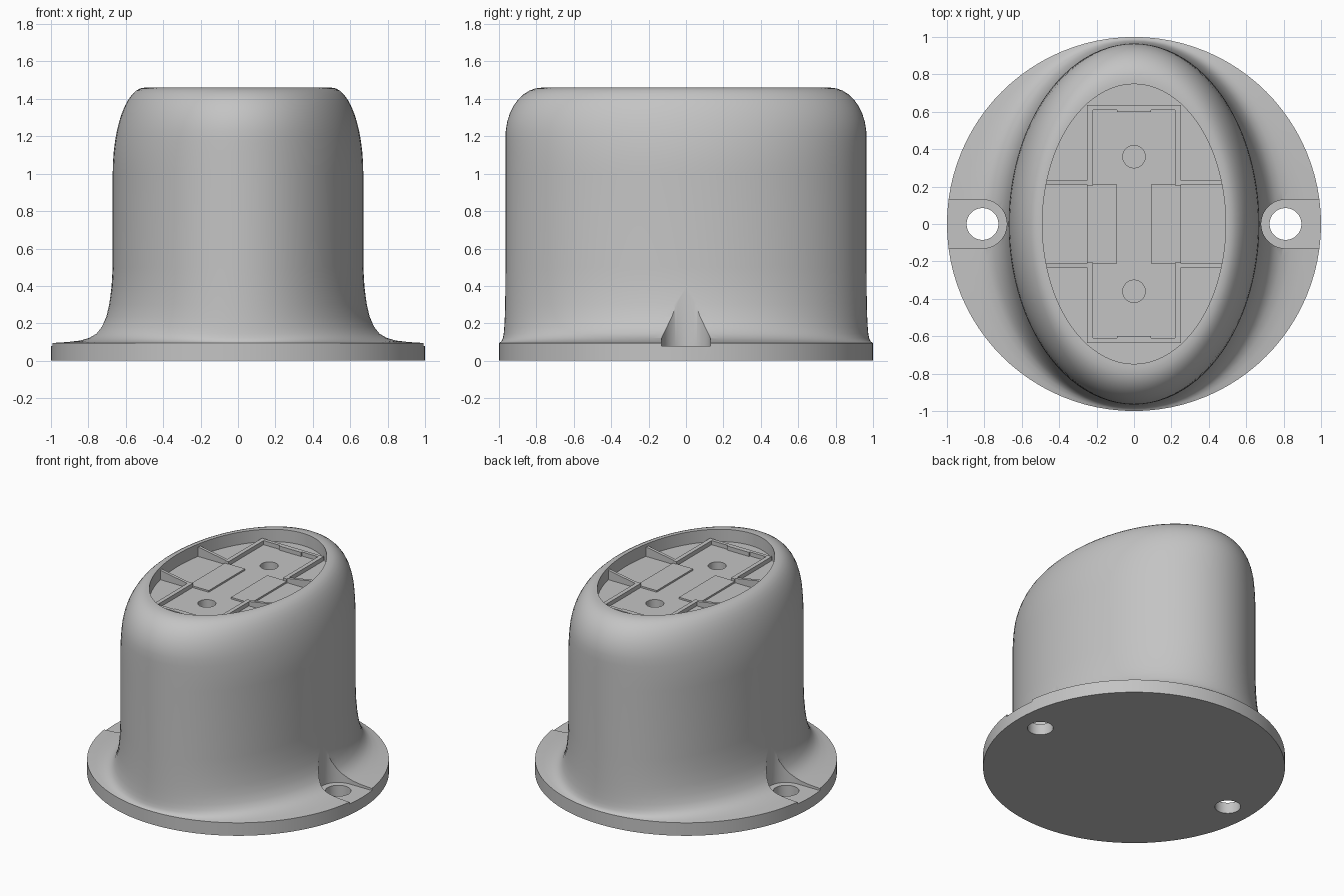
import bpy, bmesh
from math import cos, sin, pi, sqrt

old = bpy.data.objects.get("Cube")
if old:
    bpy.data.objects.remove(old, do_unlink=True)

grey = bpy.data.materials.new("light_grey")
grey.use_nodes = True
GREY = (0.55, 0.55, 0.55, 1)
grey.diffuse_color = GREY
grey.node_tree.nodes["Principled BSDF"].inputs["Base Color"].default_value = GREY

SEG = 96
FLOOR = 1.37          # recess floor height
TOP = 1.46


def finish(name, bm):
    bmesh.ops.recalc_face_normals(bm, faces=bm.faces)
    mesh = bpy.data.meshes.new(name)
    bm.to_mesh(mesh)
    bm.free()
    mesh.materials.append(grey)
    obj = bpy.data.objects.new(name, mesh)
    bpy.context.collection.objects.link(obj)
    return obj


def loft(name, rings, cx=0, cy=0):
    """Closed solid through elliptical rings (x radius, y radius, z)."""
    bm = bmesh.new()
    loops = []
    for rx, ry, z in rings:
        loops.append([bm.verts.new((cx + rx * cos(2 * pi * i / SEG),
                                    cy + ry * sin(2 * pi * i / SEG), z))
                      for i in range(SEG)])
    for a, b in zip(loops, loops[1:]):
        for i in range(SEG):
            j = (i + 1) % SEG
            bm.faces.new((a[i], a[j], b[j], b[i]))
    bm.faces.new(loops[0][::-1])
    bm.faces.new(loops[-1])
    return finish(name, bm)


def block(name, x0, x1, y0, y1, z0, z1, z2=None):
    """Box whose top runs from z1 at x0 to z2 at x1."""
    z2 = z1 if z2 is None else z2
    bm = bmesh.new()
    outline = [(x0, z0), (x1, z0), (x1, z2), (x0, z1)]
    a = [bm.verts.new((x, y0, z)) for x, z in outline]
    b = [bm.verts.new((x, y1, z)) for x, z in outline]
    bm.faces.new(a)
    bm.faces.new(b[::-1])
    for i in range(4):
        j = (i + 1) % 4
        bm.faces.new((a[j], a[i], b[i], b[j]))
    return finish(name, bm)


def cut(obj, cutter):
    mod = obj.modifiers.new("cut", 'BOOLEAN')
    mod.operation = 'DIFFERENCE'
    mod.solver = 'EXACT'
    mod.object = cutter
    bpy.ops.object.select_all(action='DESELECT')
    obj.select_set(True)
    bpy.context.view_layer.objects.active = obj
    bpy.ops.object.modifier_apply(modifier=mod.name)
    bpy.data.objects.remove(cutter, do_unlink=True)


# Body: round flange, flared foot, oval column, rounded rim and recess
rings = [(1, 1, 0)]
flare = [(1, .095), (.75, .1), (.55, .108), (.4, .122), (.28, .145),
         (.19, .18), (.11, .235), (.06, .3), (.02, .39), (0, .5)]
for t, z in flare:
    rings.append((.67 + .33 * t, .965 + .035 * t, z))
for i in range(13):
    a = pi / 2 * i / 12
    z = 1 + .46 * sin(a)
    k = max(0, (z - 1.2) / .26)
    rings.append((.5 + .17 * cos(a), .77 + .195 * sqrt(max(0, 1 - k * k)), z))
rings += [(.49, .748, TOP), (.49, .748, FLOOR)]
body = loft("body", rings)

# Screw holes with open-ended clearance slots, and two floor holes
for s in (-1, 1):
    x = s * .81
    cut(body, loft("slot_round", [(.13, .13, .08), (.13, .13, .6)], x))
    lo, hi = sorted((x, s * 1.1))
    cut(body, block("slot_open", lo, hi, -.13, .13, .08, .6))
    cut(body, loft("screw_hole", [(.085, .085, -.1), (.085, .085, .3)], x))
    cut(body, loft("floor_hole", [(.06, .06, FLOOR - .06), (.06, .06, TOP)], 0, s * .36))

bpy.ops.object.select_all(action='DESELECT')
body.select_set(True)
bpy.context.view_layer.objects.active = body
bpy.ops.object.shade_smooth_by_angle(angle=pi / 6)

# Recess fittings: pocket walls, centre pads and sloping ribs
BASE = FLOOR - .01
WALL = FLOOR + .03
for s in (-1, 1):
    end = sorted((s * .61, s * .635))
    block("pocket_end_wall", -.25, .25, *end, BASE, WALL)
    notch = sorted((s * .6, s * .612))
    block("pocket_end_tab", -.09, .09, *notch, BASE, WALL)
    pad = sorted((s * .09, s * .25))
    block("centre_pad", *pad, -.21, .21, BASE, FLOOR + .012)
    for t in (-1, 1):
        side = sorted((s * .22, s * .25))
        run = sorted((t * .205, t * .612))
        block("pocket_side_wall", *side, *run, BASE, WALL)
        rib = sorted((t * .21, t * .232))
        if s > 0:
            block("rib", .24, .475, *rib, BASE, WALL, TOP - .02)
        else:
            block("rib", -.475, -.24, *rib, BASE, TOP - .02, WALL)
